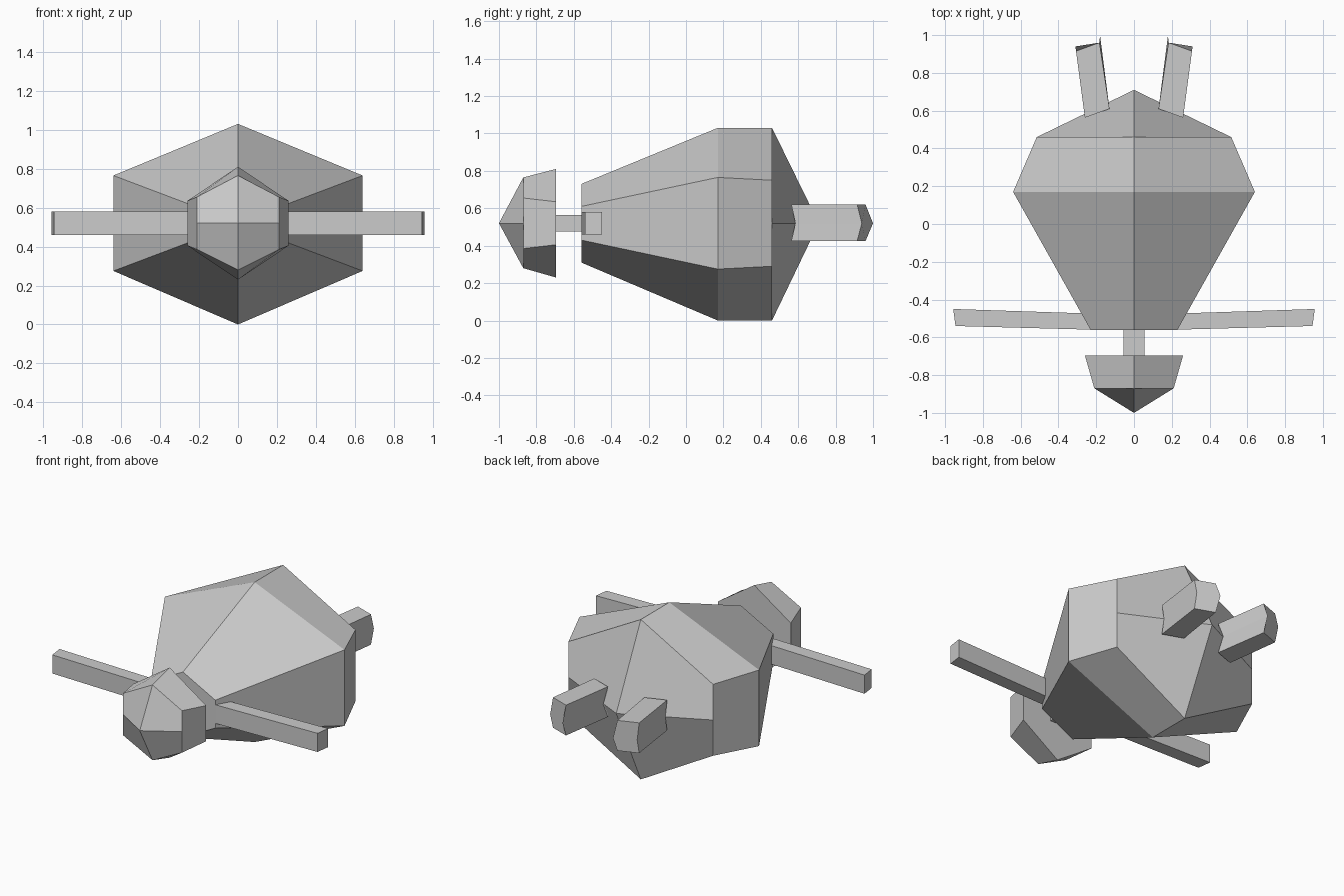
import bpy, bmesh, math

if "Cube" in bpy.data.objects:
    bpy.data.objects.remove(bpy.data.objects["Cube"])

grey = bpy.data.materials.new("light_grey")
grey.diffuse_color = (0.6, 0.6, 0.6, 1)
grey.use_nodes = True
grey.node_tree.nodes["Principled BSDF"].inputs["Base Color"].default_value = grey.diffuse_color
MID = 0.52  # height of the long axis


def finish(name, bm, smooth=False):
    bmesh.ops.recalc_face_normals(bm, faces=bm.faces)
    me = bpy.data.meshes.new(name)
    bm.to_mesh(me)
    bm.free()
    me.materials.append(grey)
    ob = bpy.data.objects.new(name, me)
    bpy.context.collection.objects.link(ob)
    if smooth:
        bpy.context.view_layer.objects.active = ob
        ob.select_set(True)
        bpy.ops.object.shade_smooth_by_angle(angle=math.radians(20))
        ob.select_set(False)
    return ob


def loft(name, rings, tip_first=None, tip_last=None, smooth=False):
    """Skin rings of equal point count, closing each end flat or with a four-faced tip."""
    bm = bmesh.new()
    vs = [[bm.verts.new(p) for p in r] for r in rings]
    n = len(vs[0])
    for a, b in zip(vs, vs[1:]):
        for i in range(n):
            j = (i + 1) % n
            bm.faces.new((a[i], a[j], b[j], b[i]))
    for ring, tip in ((vs[0], tip_first), (vs[-1], tip_last)):
        if tip is None:
            bm.faces.new(ring)
        else:
            t = bm.verts.new(tip)
            for i in range(0, n, 2):
                bm.faces.new((ring[i], ring[i + 1], ring[(i + 2) % n], t))
    return finish(name, bm, smooth)


def hex_ring(y, w, top, bottom, up, low):
    """Six-sided section with extra points halfway up each upright side."""
    return [(0, y, top), (w, y, up), (w, y, MID), (w, y, low),
            (0, y, bottom), (-w, y, low), (-w, y, MID), (-w, y, up)]


# Body and head
loft("body", [hex_ring(-0.56, 0.23, 0.73, 0.31, 0.61, 0.43),
              hex_ring(0.17, 0.64, 1.03, 0.0, 0.765, 0.275),
              hex_ring(0.46, 0.515, 1.03, 0.0, 0.75, 0.29)],
     tip_last=(0, 0.71, MID), smooth=True)
loft("head", [hex_ring(-0.87, 0.21, 0.765, 0.28, 0.655, 0.385),
              hex_ring(-0.695, 0.26, 0.81, 0.23, 0.635, 0.405)],
     tip_first=(0, -1.0, MID))

# Neck
loft("neck", [[(x, y, z) for x, z in ((-0.055, 0.475), (0.055, 0.475),
                                      (0.055, 0.565), (-0.055, 0.565))]
              for y in (-0.72, -0.5)])

for s, side in ((-1, "left"), (1, "right")):
    # Straight front arm, swept slightly back
    loft(side + "_arm", [[(s * xf, yf, 0.46), (s * xb, yb, 0.46),
                          (s * xb, yb, 0.58), (s * xf, yf, 0.58)]
                         for xf, yf, xb, yb in ((0.2, -0.56, 0.2, -0.475),
                                                (0.945, -0.54, 0.957, -0.45))])
    # Six-sided rear leg, splayed outward
    rings = []
    for outer, inner, outer_mid, inner_mid in (
            ((0.26, 0.563), (0.13, 0.61), (0.262, 0.585), (0.135, 0.65)),
            ((0.307, 0.915), (0.183, 0.96), (0.31, 0.94), (0.18, 1.0))):
        rings.append([(s * p[0], p[1], z) for p, z in (
            (outer, 0.62), (inner, 0.62), (inner_mid, MID),
            (inner, 0.425), (outer, 0.425), (outer_mid, MID))])
    loft(side + "_leg", rings)
